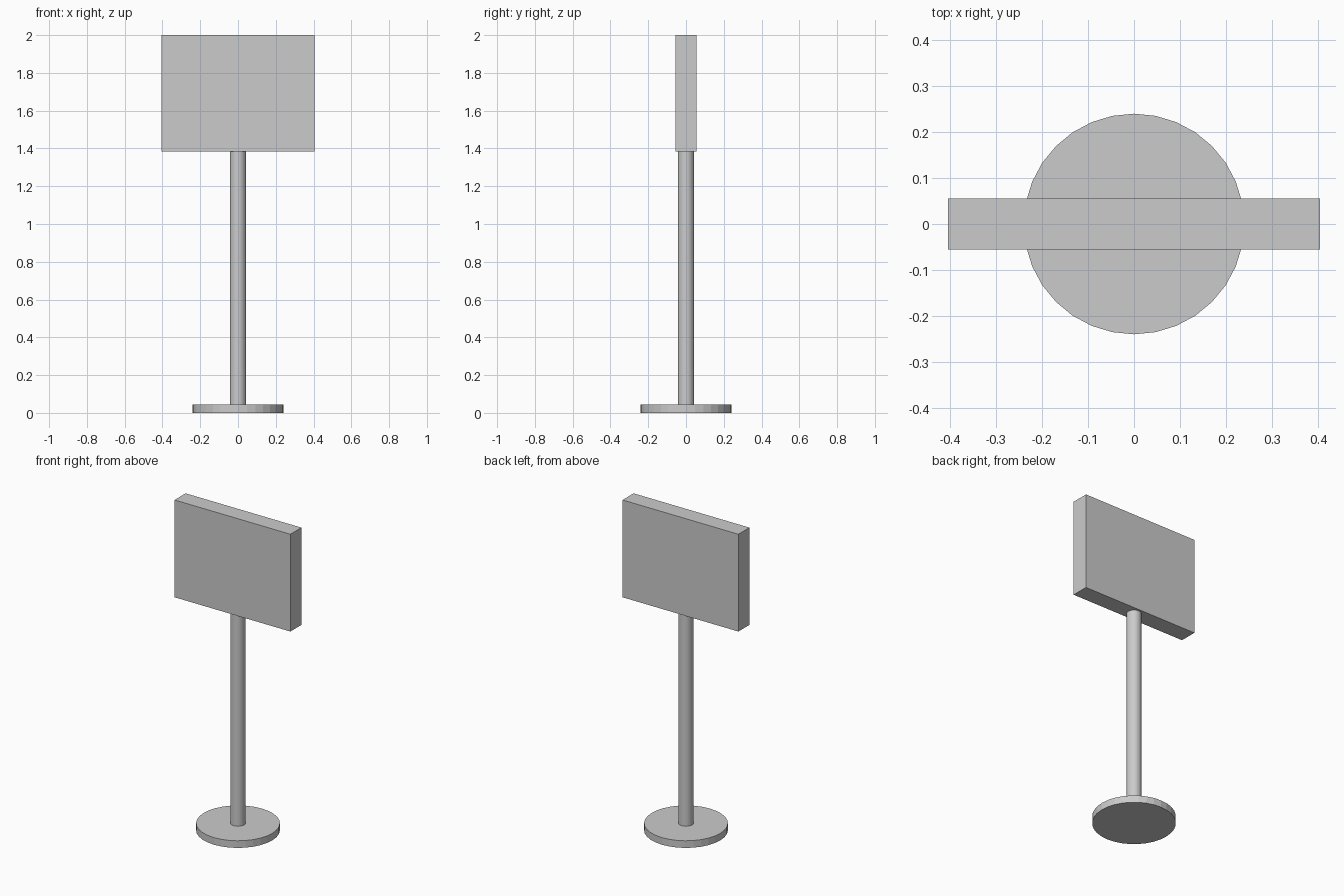
import bpy

if "Cube" in bpy.data.objects:
    bpy.data.objects.remove(bpy.data.objects["Cube"])

SIDES = 32


def cylinder(name, radius, z0, z1):
    bpy.ops.mesh.primitive_cylinder_add(
        vertices=SIDES, radius=radius, depth=z1 - z0, location=(0, 0, (z0 + z1) / 2))
    bpy.context.object.name = name


def box(name, size, z0):
    bpy.ops.mesh.primitive_cube_add(size=1, location=(0, 0, z0 + size[2] / 2))
    obj = bpy.context.object
    obj.name = name
    obj.scale = size
    bpy.ops.object.transform_apply(location=False, rotation=False, scale=True)


BASE_TOP = 0.045
PANEL_BOTTOM = 1.385

# Round foot plate
cylinder("base_disc", 0.24, 0, BASE_TOP)
# Upright post
cylinder("pole", 0.043, BASE_TOP, PANEL_BOTTOM)
# Rectangular sign board
box("sign_panel", (0.81, 0.11, 2 - PANEL_BOTTOM), PANEL_BOTTOM)
